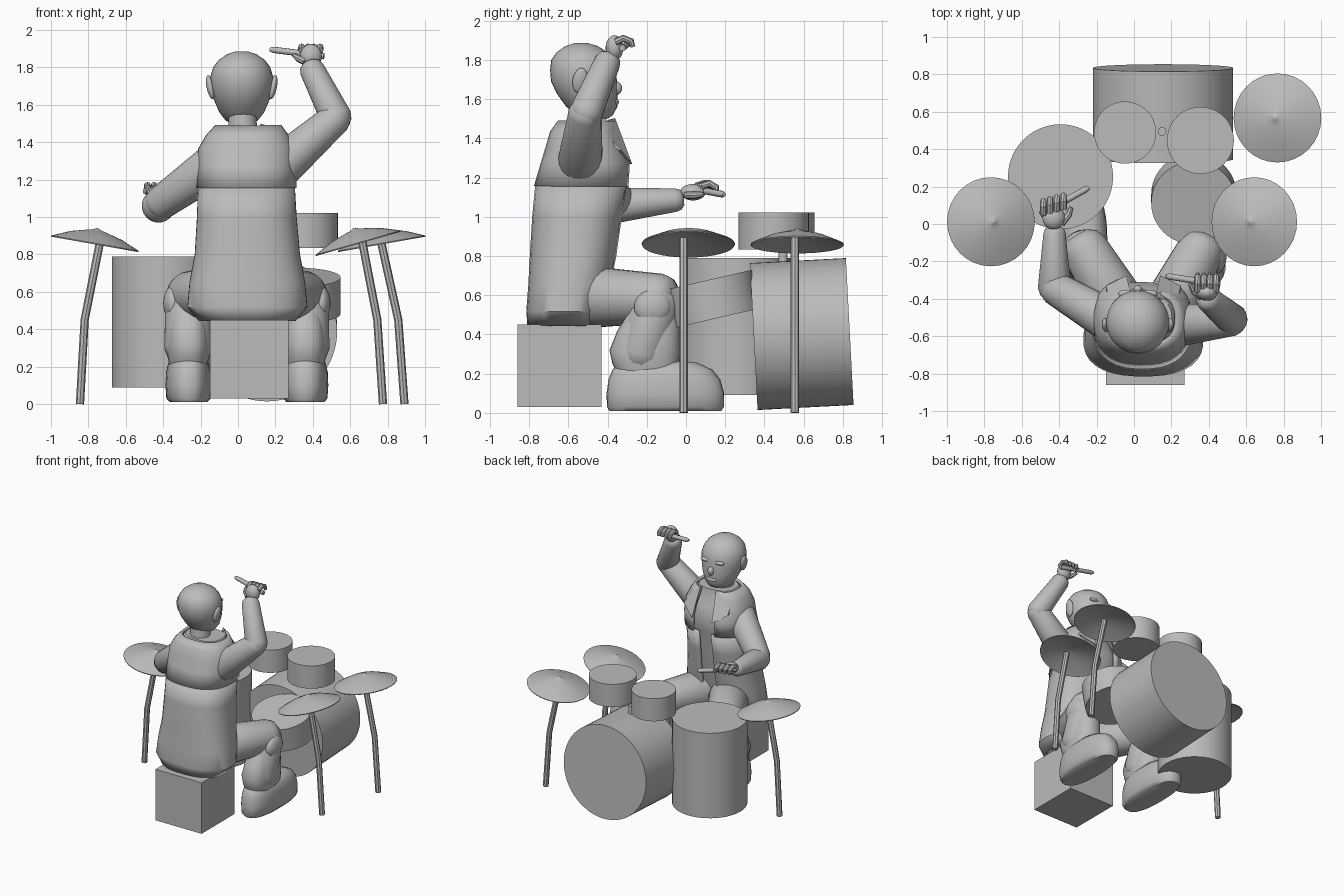
import bpy, bmesh, math
from mathutils import Vector

if "Cube" in bpy.data.objects:
    bpy.data.objects.remove(bpy.data.objects["Cube"])

grey = bpy.data.materials.new("plain_grey")
grey.diffuse_color = (0.5, 0.5, 0.5, 1)
grey.use_nodes = True
grey.node_tree.nodes["Principled BSDF"].inputs["Base Color"].default_value = grey.diffuse_color


def finish(ob, name, angle=40):
    ob.name = name
    ob.data.materials.append(grey)
    bpy.ops.object.select_all(action='DESELECT')
    ob.select_set(True)
    bpy.context.view_layer.objects.active = ob
    bpy.ops.object.shade_smooth_by_angle(angle=math.radians(angle))
    return ob


def skin(name, rings, closed=True, angle=40):
    """Bridge a list of point rings into one surface."""
    bm = bmesh.new()
    vs = [[bm.verts.new(p) for p in r] for r in rings]
    n = len(rings[0])
    for a, b in zip(vs, vs[1:]):
        for i in range(n if closed else n - 1):
            j = (i + 1) % n
            bm.faces.new((a[i], a[j], b[j], b[i]))
    if closed:
        bm.faces.new(vs[0])
        bm.faces.new(vs[-1])
    bmesh.ops.recalc_face_normals(bm, faces=bm.faces)
    me = bpy.data.meshes.new(name)
    bm.to_mesh(me)
    bm.free()
    ob = bpy.data.objects.new(name, me)
    bpy.context.collection.objects.link(ob)
    return finish(ob, name, angle)


def loft(name, rows, power=2.0, gap=0.0, n=32, angle=40):
    """Horizontal rounded sections: (z, cx, cy, rx, ry), optionally open at +y."""
    rings = []
    for z, cx, cy, rx, ry in rows:
        ring = []
        for i in range(n):
            t = gap + (2 * math.pi - 2 * gap) * i / ((n - 1) if gap else n)
            s, c = math.sin(t), math.cos(t)
            ring.append((cx + rx * math.copysign(abs(s) ** (2 / power), s),
                         cy + ry * math.copysign(abs(c) ** (2 / power), c), z))
        rings.append(ring)
    return skin(name, rings, not gap, angle)


def tube(name, pts, n=16):
    """Round limb through points (x, y, z, radius)."""
    P = [Vector(p[:3]) for p in pts]
    u, rings = None, []
    for i, p in enumerate(P):
        d = (P[min(i + 1, len(P) - 1)] - P[max(i - 1, 0)]).normalized()
        u = d.orthogonal() if u is None else u - d * u.dot(d)
        u.normalize()
        w = d.cross(u)
        rings.append([p + pts[i][3] * (u * math.cos(2 * math.pi * k / n) + w * math.sin(2 * math.pi * k / n))
                      for k in range(n)])
    return skin(name, rings)


def limb(name, a, b, ra, rb):
    """Tapered sleeve with rounded ends."""
    a, b = Vector(a), Vector(b)
    d = (b - a).normalized()
    rows = [(-.75, .5, a, ra), (-.45, .85, a, ra), (0, 1, a, ra),
            (0, 1, b, rb), (.4, .85, b, rb), (.65, .5, b, rb)]
    tube(name, [(*(c + d * r * o), r * k) for o, k, c, r in rows], 20)


def ball(name, loc, size, rot=(0, 0, 0)):
    bpy.ops.mesh.primitive_uv_sphere_add(segments=20, ring_count=12, location=loc, rotation=rot)
    ob = bpy.context.object
    ob.scale = size
    return finish(ob, name, 80)


def drum(name, loc, r, h, tilt=0, n=48):
    bpy.ops.mesh.primitive_cylinder_add(vertices=n, radius=r, depth=h, location=loc,
                                        rotation=(math.radians(tilt), 0, 0))
    return finish(bpy.context.object, name)


# Stool
bpy.ops.mesh.primitive_cube_add(size=1, location=(.06, -.645, .24))
bpy.context.object.scale = (.42, .43, .42)
finish(bpy.context.object, "stool")

# Drums
drum("bass_drum", (.155, .59, .402), .375, .49, -87, 64)
drum("floor_tom", (-.393, .252, .44), .281, .7)
drum("snare_drum", (.32, .135, .58), .228, .2, 13)
drum("rack_tom_left", (-.048, .489, .927), .166, .187)
drum("rack_tom_right", (.355, .447, .927), .179, .187)
drum("tom_post", (.15, .495, .79), .023, .1, 0, 16)

# Cymbals and bent stands
DISH = [(.048, .008), (.03, .12), (-.006, .236), (0, .238), (.042, .14),
        (.066, .05), (.07, .03), (.078, .012), (.082, .006)]
for name, loc, tilt, sx, sy in [
        ("left", (-.765, .012, .86), 10, (-.845, -.82, -.733), -.012),
        ("right_front", (.643, .012, .863), -16, (.775, .745, .66), -.012),
        ("right_back", (.767, .567, .86), -10, (.89, .857, .76), .555)]:
    cym = loft("cymbal_" + name, [(z, 0, 0, r, r) for z, r in DISH])
    cym.location = loc
    cym.rotation_euler.y = math.radians(tilt)
    tube("cymbal_stand_" + name, [(x, sy, z, .022) for x, z in zip(sx, (0, .45, .89))], 8)

# Torso: shirt inside an open vest
BODY = [(.45, .05, -.625, .25, .175), (.52, .05, -.615, .312, .19), (.65, .05, -.595, .3, .2),
        (.8, .05, -.575, .272, .212), (1.0, .047, -.555, .257, .22), (1.155, .045, -.535, .25, .225)]
YOKE = [(1.155, .045, -.53, .258, .236), (1.27, .045, -.51, .255, .222), (1.36, .047, -.515, .252, .19),
        (1.43, .05, -.52, .215, .165), (1.485, .055, -.505, .17, .14)]
loft("shirt", [(z, x, y, a - .022, b - .022) for z, x, y, a, b in BODY + YOKE[1:]], 2.5)
for name, rows, gap in (("vest_body", BODY, .16), ("vest_yoke", YOKE, .3)):
    ob = loft(name, rows, 2.5, gap)
    mod = ob.modifiers.new("thickness", 'SOLIDIFY')
    mod.thickness, mod.offset = .02, 0

# Collar flaps on both sides of the neck opening
for s in (-1, 1):
    x = .05
    skin("collar_flap", [[(x + s * a, y + o, z) for a, y, z in
                          ((.07, -.375, 1.5), (.17, -.47, 1.47), (.2, -.345, 1.34), (.09, -.29, 1.27))]
                         for o in (0, .015)])

# Head, neck, ears and face
tube("neck", [(.03, -.53, 1.38, .085), (.025, -.525, 1.47, .078), (.022, -.52, 1.58, .075)], 20)
loft("head", [(1.495, .02, -.46, .045, .05), (1.515, .02, -.465, .085, .09), (1.56, .02, -.48, .12, .13),
              (1.63, .02, -.505, .15, .155), (1.69, .02, -.52, .165, .168), (1.75, .02, -.525, .168, .168),
              (1.8, .02, -.53, .153, .157), (1.84, .02, -.53, .124, .128), (1.87, .02, -.532, .08, .083),
              (1.885, .02, -.535, .035, .035)], angle=80)
ball("nose", (.02, -.36, 1.655), (.026, .034, .036))
ball("mouth", (.02, -.362, 1.585), (.05, .02, .018))
for s in (-1, 1):
    ball("ear", (.02 + s * .168, -.54, 1.695), (.02, .038, .066), (math.radians(-10), s * .2, 0))
    ball("brow", (.02 + s * .06, -.372, 1.73), (.045, .02, .015))

# Arms: one raised, one reaching forward
limb("right_upper_arm", (.24, -.54, 1.28), (.525, -.515, 1.53), .115, .085)
limb("right_forearm", (.525, -.51, 1.53), (.395, -.4, 1.79), .085, .067)
limb("left_upper_arm", (-.14, -.51, 1.27), (-.42, -.345, 1.07), .115, .09)
limb("left_forearm", (-.425, -.34, 1.06), (-.425, -.05, 1.085), .09, .06)

# Hands with curled fingers, each gripping a stick
ball("right_palm", (.39, -.365, 1.86), (.058, .045, .065))
ball("left_palm", (-.43, .035, 1.125), (.06, .065, .042))
for i in range(4):
    x = .34 + .033 * i
    tube("right_finger", [(x, -.36, 1.89, .018), (x, -.32, 1.91, .018), (x, -.28, 1.895, .017),
                          (x, -.27, 1.865, .012)], 8)
    x = -.485 + .036 * i
    y = .01 * i
    tube("left_finger", [(x, .05 + y, 1.155, .018), (x, .09 + y, 1.17, .018), (x, .125 + y, 1.15, .017),
                         (x, .125 + y, 1.12, .012)], 8)
tube("right_thumb", [(.36, -.39, 1.83, .02), (.32, -.36, 1.85, .019), (.3, -.32, 1.865, .012)], 8)
tube("left_thumb", [(-.39, .0, 1.11, .02), (-.35, .05, 1.11, .019), (-.335, .09, 1.115, .012)], 8)
tube("right_stick", [(.17, -.278, 1.897, .01), (.19, -.281, 1.894, .017), (.46, -.325, 1.86, .017)], 10)
tube("left_stick", [(-.24, .195, 1.113, .01), (-.26, .184, 1.115, .017), (-.5, .05, 1.14, .017)], 10)

# Legs: thigh, knee patch, baggy shin and boot
for side, hip, knee, foot in (("left", -.07, -.265, -.265), ("right", .19, .36, .36)):
    limb(side + "_thigh", (hip, -.46, .59), (knee, -.13, .585), .155, .125)
    limb(side + "_shin", (knee, -.15, .56), (foot, -.23, .3), .125, .13)
    loft(side + "_trouser_cuff", [(.2, foot, -.2, .1, .15), (.25, foot, -.205, .11, .17),
                                  (.32, foot, -.21, .115, .18), (.42, foot, -.19, .105, .16),
                                  (.5, foot, -.17, .09, .13)], 2.4)
    out = -1 if side == "left" else 1
    ball(side + "_knee_patch", (knee + out * .085, -.17, .54), (.05, .095, .09), (.3, 0, 0))
    loft(side + "_boot", [(.01, foot, -.105, .1, .285), (.03, foot, -.105, .118, .298),
                          (.1, foot, -.105, .123, .3), (.17, foot, -.11, .12, .285),
                          (.22, foot, -.12, .108, .255), (.255, foot, -.14, .08, .2),
                          (.265, foot, -.15, .04, .13)], 2.5, angle=50)
